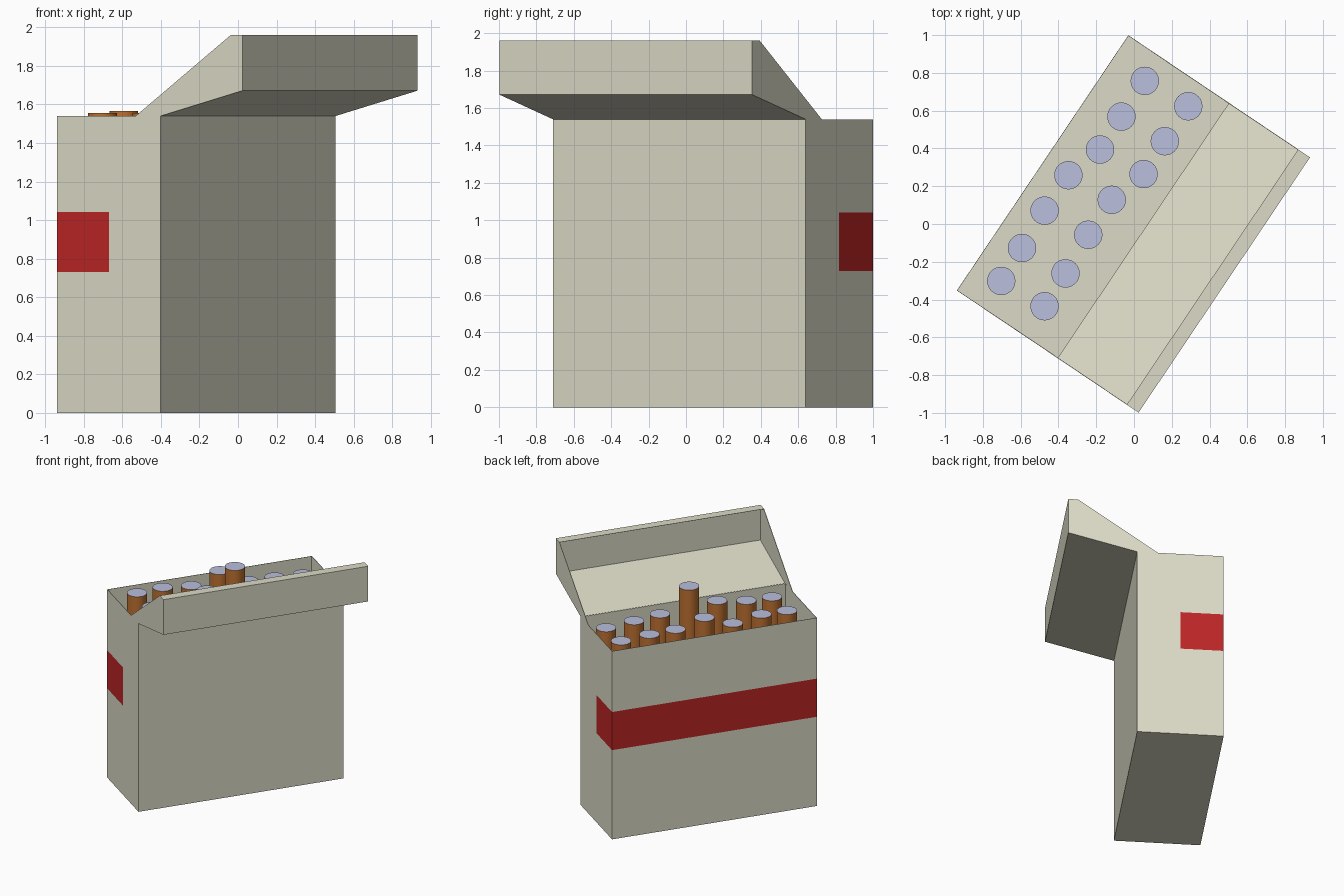
import bpy, bmesh, math
from mathutils import Vector

old = bpy.data.objects.get("Cube")
if old:
    bpy.data.objects.remove(old, do_unlink=True)

# Local frame: x = depth towards the hinge, y = length, z = up
ANGLE = math.radians(-33.9)
CORNER = Vector((-0.938, -0.352, 0))
DEPTH, LENGTH, HEIGHT = 0.645, 1.628, 1.54
CARD_THICKNESS = 0.004


def material(name, rgb):
    mat = bpy.data.materials.new(name)
    mat.use_nodes = True
    colour = (*rgb, 1)
    mat.diffuse_color = colour
    bsdf = next(n for n in mat.node_tree.nodes if n.type == 'BSDF_PRINCIPLED')
    bsdf.inputs["Base Color"].default_value = colour
    return mat


card = material("cream_card", (0.72, 0.71, 0.57))
red = material("red_stripe", (0.51, 0.019, 0.019))
brown = material("brown_paper", (0.50, 0.16, 0.03))
lavender = material("lavender_end", (0.49, 0.52, 0.72))


def add_object(name, bm, mats):
    mesh = bpy.data.meshes.new(name)
    bm.to_mesh(mesh)
    bm.free()
    for m in mats:
        mesh.materials.append(m)
    obj = bpy.data.objects.new(name, mesh)
    bpy.context.collection.objects.link(obj)
    obj.location = CORNER
    obj.rotation_euler.z = ANGLE
    return obj


def thicken(obj):
    # Thin card, growing inwards, with a plain inside
    mod = obj.modifiers.new("card_thickness", 'SOLIDIFY')
    mod.thickness = CARD_THICKNESS
    mod.offset = -1
    mod.material_offset = 1
    mod.material_offset_rim = 1


# Open box with a stripe wrapped around its long face and part of both ends
STRIPE_LOW, STRIPE_HIGH, STRIPE_WRAP = 0.73, 1.042, 0.324
bm = bmesh.new()
bmesh.ops.create_cube(bm, size=1)
for v in bm.verts:
    v.co = (v.co + Vector((0.5, 0.5, 0.5))) * Vector((DEPTH, LENGTH, HEIGHT))
bm.faces.ensure_lookup_table()
top = [f for f in bm.faces if f.normal.z > 0.5]
bmesh.ops.delete(bm, geom=top, context='FACES_ONLY')
for point, normal in (((0, 0, STRIPE_LOW), (0, 0, 1)),
                      ((0, 0, STRIPE_HIGH), (0, 0, 1)),
                      ((STRIPE_WRAP, 0, 0), (1, 0, 0))):
    bmesh.ops.bisect_plane(bm, geom=bm.verts[:] + bm.edges[:] + bm.faces[:],
                           plane_co=point, plane_no=normal)
for f in bm.faces:
    c = f.calc_center_median()
    in_stripe = STRIPE_LOW < c.z < STRIPE_HIGH and c.x < STRIPE_WRAP
    f.material_index = 0 if in_stripe else 1
thicken(add_object("box_body", bm, [red, card]))

# Tipped-back lid: side profile extruded along the length, open on its slanted side
profile = [(0.49, HEIGHT), (DEPTH, HEIGHT), (1.159, 1.672),
           (1.159, 1.96), (1.084, 1.96)]
bm = bmesh.new()
near = [bm.verts.new((x, 0, z)) for x, z in profile]
far = [bm.verts.new((x, LENGTH, z)) for x, z in profile]
bm.faces.new(near)
bm.faces.new(far[::-1])
for i in range(1, len(profile) - 1):
    bm.faces.new((near[i + 1], near[i], far[i], far[i + 1]))
for f in bm.faces:
    f.material_index = 1
bm.normal_update()
thicken(add_object("lid", bm, [card, card]))

# Two rows of sticks: (depth, length, top height)
front_row = [(0.167, 0.173, 1.557), (0.161, 0.379, 1.565), (0.15, 0.61, 1.535),
             (0.15, 0.836, 1.62), (0.213, 1.042, 1.53), (0.21, 1.25, 1.525),
             (0.207, 1.476, 1.51)]
back_row = [(0.432, 0.19, 1.557), (0.427, 0.396, 1.565), (0.413, 0.633, 1.61),
            (0.413, 0.856, 1.765), (0.477, 1.063, 1.545), (0.473, 1.27, 1.525),
            (0.473, 1.493, 1.505)]
STICK_RADIUS, STICK_LENGTH = 0.075, 1.49


def add_stick(name, x, y, z):
    bm = bmesh.new()
    bmesh.ops.create_cone(bm, cap_ends=True, segments=32, radius1=STICK_RADIUS,
                          radius2=STICK_RADIUS, depth=STICK_LENGTH)
    bmesh.ops.translate(bm, verts=bm.verts, vec=(x, y, z - STICK_LENGTH / 2))
    for f in bm.faces:
        is_cap = abs(f.normal.z) > 0.5
        f.material_index = 1 if is_cap else 0
        f.smooth = not is_cap
    for e in bm.edges:
        e.smooth = e.calc_face_angle(0) < 0.6
    add_object(name, bm, [brown, lavender])


for row_name, row in (("front_stick", front_row), ("back_stick", back_row)):
    for number, (x, y, z) in enumerate(row, 1):
        add_stick(f"{row_name}_{number}", x, y, z)
